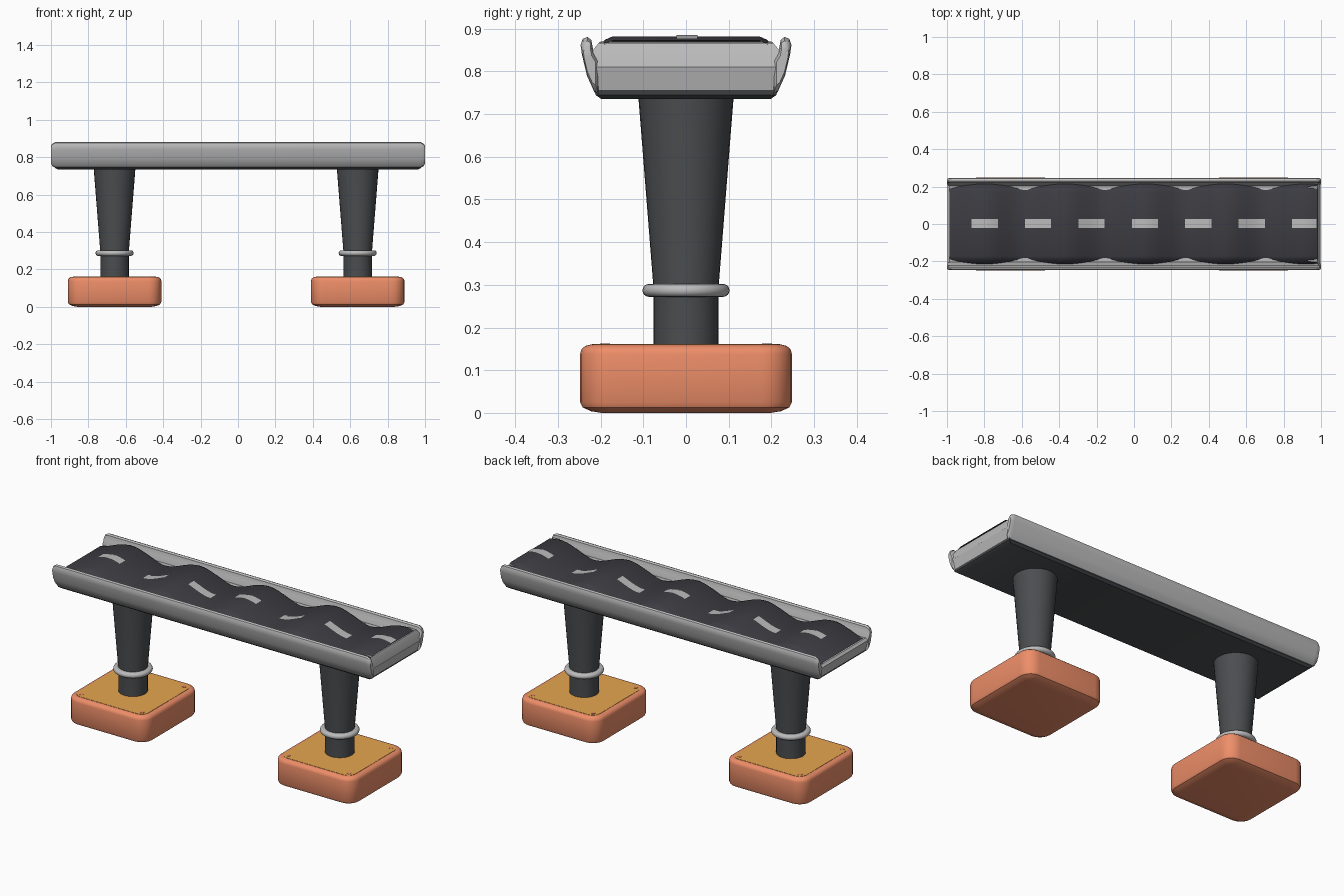
import bpy, bmesh
from math import cos, sin, pi, radians

if "Cube" in bpy.data.objects:
    bpy.data.objects.remove(bpy.data.objects["Cube"])


def material(name, rgb):
    m = bpy.data.materials.new(name)
    m.diffuse_color = (*rgb, 1)
    m.use_nodes = True
    m.node_tree.nodes["Principled BSDF"].inputs["Base Color"].default_value = m.diffuse_color
    return m


CORAL = material("coral", (0.85, 0.27, 0.14))
AMBER = material("amber", (0.8, 0.38, 0.08))
ASPHALT = material("asphalt", (0.045, 0.045, 0.055))
DARK = material("dark_metal", (0.07, 0.075, 0.08))
PALE = material("pale_metal", (0.5, 0.5, 0.5))


def loft(name, rings, mat, caps=True, closed=True, angle=35):
    """Skin a list of equal-length point rings into one mesh object."""
    bm = bmesh.new()
    rows = [[bm.verts.new(p) for p in r] for r in rings]
    n = len(rows[0])
    for a, b in zip(rows, rows[1:]):
        for i in range(n if closed else n - 1):
            j = (i + 1) % n
            bm.faces.new((a[i], a[j], b[j], b[i]))
    if caps:
        bm.faces.new(rows[0][::-1])
        bm.faces.new(rows[-1])
    bmesh.ops.recalc_face_normals(bm, faces=bm.faces)
    if not closed and sum(f.normal.z for f in bm.faces) < 0:
        bmesh.ops.reverse_faces(bm, faces=bm.faces)
    me = bpy.data.meshes.new(name)
    bm.to_mesh(me)
    bm.free()
    ob = bpy.data.objects.new(name, me)
    bpy.context.collection.objects.link(ob)
    me.materials.append(mat)
    bpy.ops.object.select_all(action='DESELECT')
    ob.select_set(True)
    bpy.context.view_layer.objects.active = ob
    bpy.ops.object.shade_smooth_by_angle(angle=radians(angle))
    return ob


def rounded_rect(cx, hx, hy, r, z, steps=5):
    pts = []
    for k, (sx, sy) in enumerate(((1, 1), (-1, 1), (-1, -1), (1, -1))):
        for i in range(steps + 1):
            a = (k + i / steps) * pi / 2
            pts.append((cx + sx * (hx - r) + r * cos(a), sy * (hy - r) + r * sin(a), z))
    return pts


def turned(name, cx, profile, mat, n=32):
    """Revolve (radius, z) points about a vertical axis at cx."""
    rings = [[(cx + r * cos(2 * pi * i / n), r * sin(2 * pi * i / n), z)
              for i in range(n)] for r, z in profile]
    return loft(name, rings, mat)


def road_z(x):
    return 0.854 + 0.028 * cos(2 * pi * (x + 0.80) / 0.43)


def road_strip(name, x0, x1, section, mat, n):
    xs = [x0 + (x1 - x0) * i / n for i in range(n + 1)]
    return loft(name, [[(x, y, road_z(x) + dz) for y, dz in section] for x in xs],
                mat, caps=False, closed=False, angle=40)


# Supports: foot block, top pad, bolts, column, collar
for side, cx in (("left", -0.66), ("right", 0.64)):
    loft(side + "_foot", [rounded_rect(cx, 0.25 - d, 0.248 - d, 0.07 - d, z) for d, z in
                          ((0.05, 0.0), (0.025, 0.004), (0.006, 0.013), (0, 0.025), (0, 0.138),
                           (0.003, 0.149), (0.012, 0.157), (0.025, 0.16))], CORAL)
    loft(side + "_foot_pad", [rounded_rect(cx, 0.222, 0.22, 0.045, z)
                              for z in (0.155, 0.1615)], AMBER)
    for i, (sx, sy) in enumerate(((1, 1), (-1, 1), (-1, -1), (1, -1))):
        bolt = turned(f"{side}_bolt_{i}", cx + sx * 0.19, ((0.012, 0.157), (0.012, 0.163)), CORAL, 12)
        bolt.location.y = sy * 0.19
    turned(side + "_column", cx, ((0.076, 0.15), (0.076, 0.29), (0.112, 0.745)), DARK)
    turned(side + "_collar", cx, [(0.07, 0.272)] + [
        (0.087 + 0.015 * cos(a), 0.287 + 0.015 * sin(a))
        for a in (-pi / 2 + pi * i / 8 for i in range(9))] + [(0.07, 0.302)], PALE)

# Deck underside and grey deck body
def box_ring(hx, hy, z):
    return [(-hx, -hy, z), (hx, -hy, z), (hx, hy, z), (-hx, hy, z)]


loft("deck_underside", [box_ring(0.965, 0.198, 0.735), box_ring(0.982, 0.212, 0.745),
                        box_ring(0.986, 0.214, 0.756)], DARK)
loft("deck_body", [box_ring(0.986, 0.212, 0.756), box_ring(0.998, 0.222, 0.81),
                   box_ring(0.986, 0.222, 0.822)], PALE)

# Raised end lip following the road up at the right end
loft("end_lip", [[(x, -y, z), (x, y, z)] for x, y, z in
                 ((0.93, 0.2, 0.815), (0.997, 0.225, 0.81), (0.99, 0.226, 0.84),
                  (0.978, 0.205, 0.866), (0.93, 0.2, 0.87))], PALE, caps=False, closed=False)

# Side rails
rail = ((0.203, 0.742), (0.215, 0.752), (0.232, 0.79), (0.244, 0.84), (0.247, 0.862), (0.242, 0.876),
        (0.231, 0.881), (0.222, 0.874), (0.217, 0.848), (0.203, 0.825))
mid_y, mid_z = 0.228, 0.815
for name, s in (("front_rail", -1), ("back_rail", 1)):
    loft(name, [[(x, s * (mid_y + (y - mid_y) * k), mid_z + (z - mid_z) * k) for y, z in rail]
                for x, k in ((-1, 0.65), (-0.993, 0.86), (-0.975, 1), (0.975, 1),
                             (0.993, 0.86), (1, 0.65))], PALE)

# Wavy road surface with rounded shoulders
road_strip("road", -0.986, 0.98, ((-0.216, -0.04), (-0.203, -0.022), (-0.19, -0.008), (-0.172, 0),
                                  (0.172, 0), (0.19, -0.008), (0.203, -0.022), (0.216, -0.04)),
           ASPHALT, 80)

# Centre-line dashes
for i in range(7):
    x = -0.798 + i * 0.2855
    road_strip(f"lane_dash_{i + 1}", x - 0.07, min(x + 0.07, 0.976),
               ((-0.022, 0.003), (0.027, 0.003)), PALE, 8)
